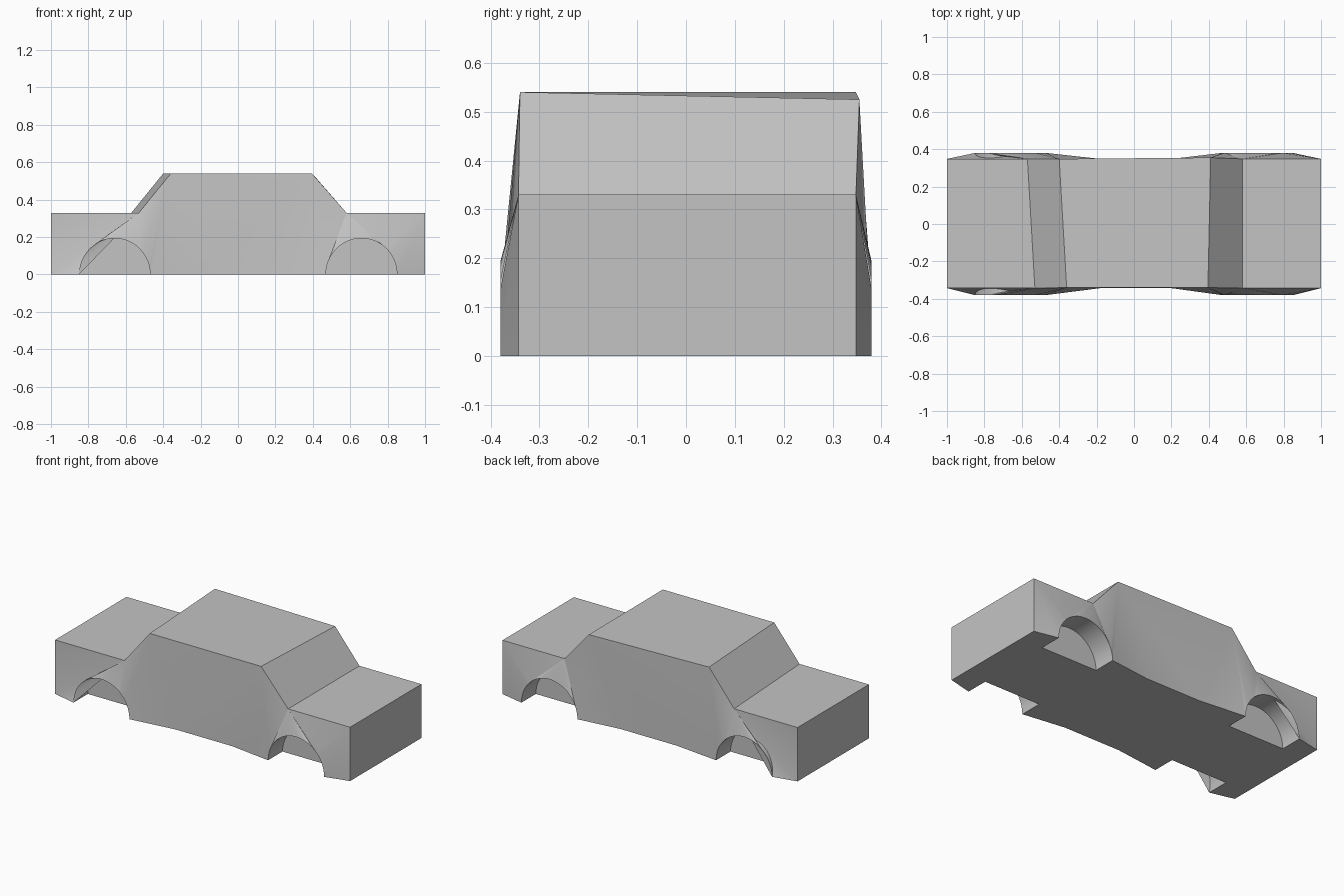
import bpy
import bmesh
from math import pi, cos, sin

cube = bpy.data.objects.get("Cube")
if cube:
    bpy.data.objects.remove(cube, do_unlink=True)

SEG = 24            # segments in each wheel arch
RADIUS = 0.19
ARCH_X = 0.66
BULGE = 0.38        # half width at the arch rims
WELL = 0.24         # half width at the back of the wheel wells

grey = bpy.data.materials.new("body grey")
grey.use_nodes = True
colour = (0.55, 0.55, 0.55, 1)
grey.diffuse_color = colour
grey.node_tree.nodes["Principled BSDF"].inputs["Base Color"].default_value = colour

bm = bmesh.new()


def arch(cx, y):
    """Half circle of vertices from the rear foot to the front foot."""
    return [bm.verts.new((cx - RADIUS * cos(pi * i / SEG), y,
                          RADIUS * 1.02 * sin(pi * i / SEG)))
            for i in range(SEG + 1)]


def build_side(s, half, upper):
    """One flank; returns its upper chain and its notched floor outline."""
    top = [bm.verts.new((x, s * y, z)) for x, y, z in upper]
    rim_a, rim_b = arch(-ARCH_X, s * BULGE), arch(ARCH_X, s * BULGE)
    well_a, well_b = arch(-ARCH_X, s * WELL), arch(ARCH_X, s * WELL)
    rear, mid_a, mid_b, front = [bm.verts.new((x, s * half, 0))
                                 for x in (-1, -0.18, 0.2, 1)]
    low = [rear] + rim_a + [mid_a, mid_b] + rim_b + [front]

    # Side panel: each upper corner fans out over its part of the lower chain
    b = low.index(rim_b[0])
    splits = [0, 0, 1 + SEG * 3 // 4, low.index(mid_a), b + 3,
              b + SEG * 3 // 4, len(low) - 1]
    for k, corner in enumerate(top):
        for i in range(splits[k], splits[k + 1]):
            bm.faces.new((corner, low[i], low[i + 1]))
        if k + 1 < len(top):
            bm.faces.new((corner, low[splits[k + 1]], top[k + 1]))

    # Wheel wells
    for rim, well in ((rim_a, well_a), (rim_b, well_b)):
        for i in range(SEG):
            bm.faces.new((rim[i], rim[i + 1], well[i + 1], well[i]))
        bm.faces.new(well)

    floor = [rear, rim_a[0], well_a[0], well_a[-1], rim_a[-1], mid_a, mid_b,
             rim_b[0], well_b[0], well_b[-1], rim_b[-1], front]
    return top, floor


# Upper corners: boot end, rear window foot, roof rear, roof front, windscreen foot, nose
right_top, right_floor = build_side(-1, 0.343, [
    (-1, 0.343, 0.33), (-0.53, 0.343, 0.33), (-0.36, 0.34, 0.54),
    (0.395, 0.34, 0.54), (0.58, 0.343, 0.33), (1, 0.343, 0.33)])
left_top, left_floor = build_side(1, 0.348, [
    (-1, 0.348, 0.33), (-0.57, 0.348, 0.33), (-0.40, 0.348, 0.54),
    (0.41, 0.355, 0.525), (0.58, 0.348, 0.33), (1, 0.348, 0.33)])

# Boot lid, rear window, roof, windscreen and bonnet
for i in range(len(right_top) - 1):
    bm.faces.new((right_top[i], right_top[i + 1], left_top[i + 1], left_top[i]))

# Tail, nose and floor
for e in (0, -1):
    bm.faces.new((right_top[e], left_top[e], left_floor[e], right_floor[e]))
for i in range(len(right_floor) - 1):
    quad = (right_floor[i], right_floor[i + 1], left_floor[i + 1], left_floor[i])
    if abs(quad[0].co.x - quad[1].co.x) > 0.001:
        bm.faces.new(quad)

bmesh.ops.recalc_face_normals(bm, faces=bm.faces[:])

mesh = bpy.data.meshes.new("car_body")
bm.to_mesh(mesh)
bm.free()
mesh.materials.append(grey)
body = bpy.data.objects.new("car_body", mesh)
bpy.context.collection.objects.link(body)

bpy.ops.object.select_all(action='DESELECT')
body.select_set(True)
bpy.context.view_layer.objects.active = body
bpy.ops.object.shade_smooth_by_angle(angle=pi / 6)
